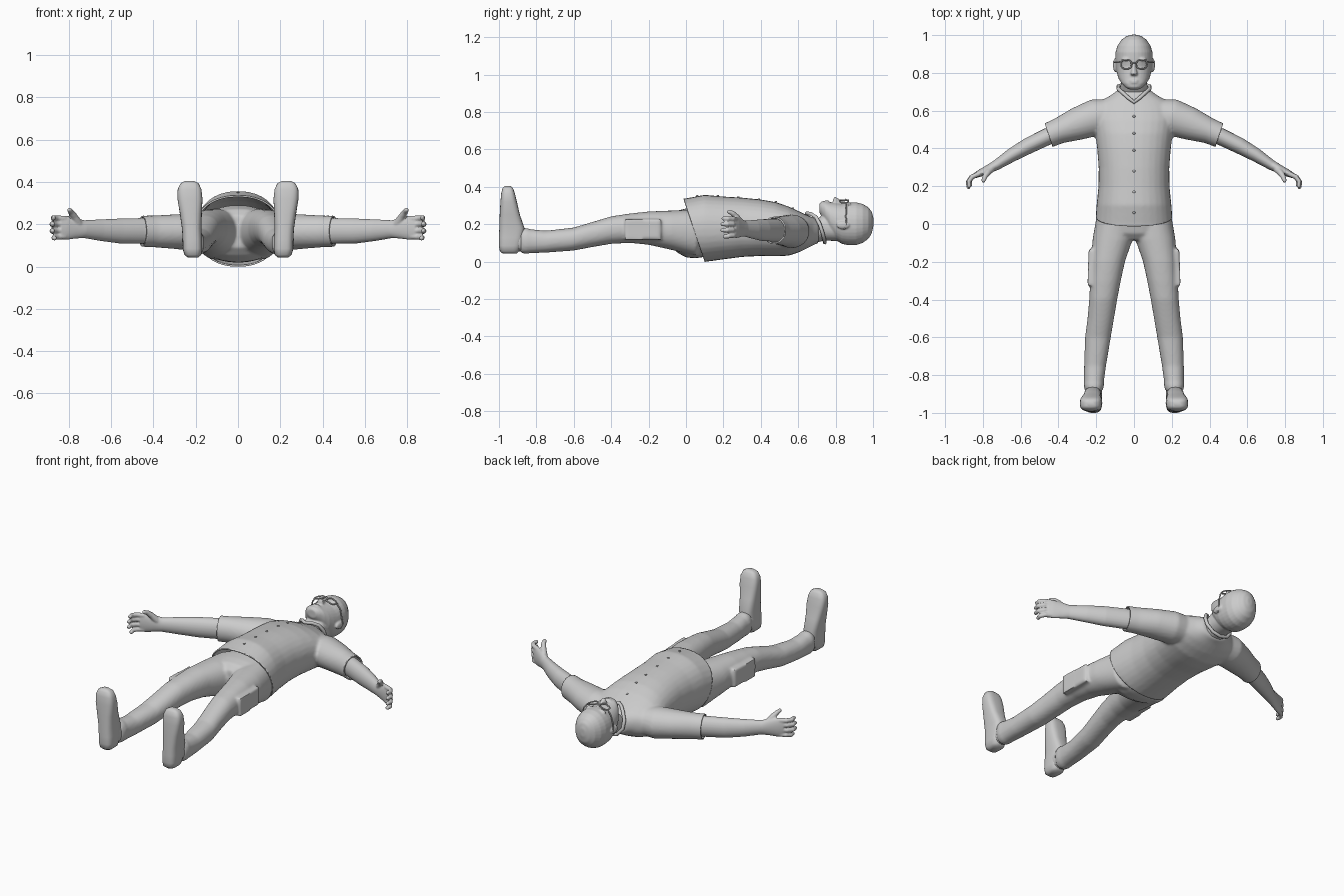
import bpy, bmesh, math
from mathutils import Vector, Matrix

def loft(bm, rings):
    """Skin a list of closed rings of points and cap both ends."""
    vs = [[bm.verts.new(p) for p in r] for r in rings]
    n = len(vs[0])
    for a, b in zip(vs, vs[1:]):
        for i in range(n):
            bm.faces.new((a[i], a[(i + 1) % n], b[(i + 1) % n], b[i]))
    bm.faces.new(vs[0])
    bm.faces.new(vs[-1])

def oval(c, u, v, n=32, e=2.0):
    pts = []
    for i in range(n):
        t = 2 * math.pi * i / n
        a, b = math.cos(t), math.sin(t)
        pts.append(c + u * math.copysign(abs(a) ** (2 / e), a) + v * math.copysign(abs(b) ** (2 / e), b))
    return pts

def along_y(bm, rows, e=2.2, s=1):
    """rows: y, centre x, half width, low z, high z"""
    loft(bm, [oval(Vector((s * x, y, (lo + hi) / 2)), Vector((w, 0, 0)),
                   Vector((0, 0, (hi - lo) / 2)), e=e) for y, x, w, lo, hi in rows])

def along_path(bm, rows, s=1, n=24):
    """rows: x, y, z, half width in plan, half height"""
    P = [Vector((s * r[0], r[1], r[2])) for r in rows]
    rings = []
    for i, r in enumerate(rows):
        t = (P[min(i + 1, len(P) - 1)] - P[max(i - 1, 0)]).normalized()
        u = t.cross(Vector((0, 0, 1))).normalized()
        rings.append(oval(P[i], u * r[3], u.cross(t) * r[4], n))
    loft(bm, rings)

def ball(bm, c, r):
    bmesh.ops.create_uvsphere(bm, u_segments=20, v_segments=12, radius=1,
                              matrix=Matrix.Translation(c) @ Matrix.Diagonal((*r, 1)))

def finish(name, bm, voxel=0, smooth=3, cuts=(), thick=0):
    bmesh.ops.recalc_face_normals(bm, faces=bm.faces)
    me = bpy.data.meshes.new(name)
    bm.to_mesh(me)
    bm.free()
    ob = bpy.data.objects.new(name, me)
    bpy.context.collection.objects.link(ob)
    if voxel:
        m = ob.modifiers.new("blend", 'REMESH')
        m.mode, m.voxel_size = 'VOXEL', voxel
        m = ob.modifiers.new("soften", 'SMOOTH')
        m.factor, m.iterations = 0.5, smooth
        bpy.context.view_layer.update()
        me = bpy.data.meshes.new_from_object(ob.evaluated_get(bpy.context.evaluated_depsgraph_get()))
        ob.modifiers.clear()
        ob.data = me
    if cuts:
        b = bmesh.new()
        b.from_mesh(me)
        for co, no in cuts:
            bmesh.ops.bisect_plane(b, geom=b.verts[:] + b.edges[:] + b.faces[:], plane_co=co,
                                   plane_no=no, clear_outer=True)
        b.to_mesh(me)
        b.free()
    if thick:
        ob.modifiers.new("cloth", 'SOLIDIFY').thickness = thick
    for o in bpy.context.selected_objects:
        o.select_set(False)
    bpy.context.view_layer.objects.active = ob
    ob.select_set(True)
    bpy.ops.object.shade_smooth_by_angle(angle=math.radians(50))
    return ob

def wire(name, pts, r, closed):
    cu = bpy.data.curves.new(name, 'CURVE')
    cu.dimensions, cu.bevel_depth, cu.bevel_resolution = '3D', r, 2
    sp = cu.splines.new('POLY')
    sp.points.add(len(pts) - 1)
    for p, q in zip(sp.points, pts):
        p.co = (*q, 1)
    sp.use_cyclic_u = closed
    cu.use_fill_caps = True
    bpy.context.collection.objects.link(bpy.data.objects.new(name, cu))

# Shirt: torso and sleeves blended, opened at hem and cuffs
bm = bmesh.new()
along_y(bm, [(-.10, 0, .205, .005, .33), (0, 0, .206, -.002, .338), (.1, 0, .198, -.002, .357),
             (.2, 0, .188, .012, .348), (.3, 0, .187, .025, .342), (.4, 0, .195, .03, .332),
             (.48, 0, .205, .028, .318), (.55, 0, .218, .032, .294), (.61, 0, .21, .052, .266),
             (.65, 0, .18, .072, .247), (.68, 0, .125, .088, .236), (.71, 0, .085, .1, .22)])
for s in (1, -1):
    along_path(bm, [(.1, .59, .162, .075, .08), (.2, .565, .162, .098, .09), (.3, .53, .165, .087, .082),
                    (.4, .492, .166, .068, .075), (.46, .467, .167, .066, .074), (.53, .44, .167, .066, .074)], s)
finish("shirt", bm, .009, 4, [((0, -.012, .335), (0, -.33, -.11))] +
       [((s * .452, .472, .17), (s * .95, -.32, 0)) for s in (1, -1)], .008)

# Collar with a V at the front
half = [(.03, .668, .255), (.06, .695, .238), (.083, .715, .2), (.083, .73, .155), (.05, .74, .115)]
wire("collar", [(0, .645, .258)] + half + [(0, .742, .102)] + [(-x, y, z) for x, y, z in half[::-1]], .01, True)

# Shirt buttons
bm = bmesh.new()
for y, z in ((.06, .352), (.17, .352), (.28, .345), (.39, .334), (.48, .32), (.57, .286)):
    ball(bm, (0, y, z), (.007, .007, .004))
finish("shirt_buttons", bm)

# Trousers: hips, legs and side pockets
bm = bmesh.new()
along_y(bm, [(.14, 0, .17, .03, .29), (.05, 0, .188, .018, .29), (0, 0, .198, .022, .284),
             (-.05, 0, .19, .05, .272), (-.085, 0, .13, .09, .24)])
for s in (1, -1):
    along_y(bm, [(.06, .1, .095, .03, .275), (-.08, .113, .106, .063, .273), (-.2, .138, .09, .09, .268),
                 (-.3, .151, .081, .1, .257), (-.4, .163, .074, .095, .242), (-.5, .176, .07, .078, .212),
                 (-.6, .191, .068, .059, .182), (-.75, .206, .058, .048, .165), (-.83, .212, .053, .045, .173),
                 (-.855, .213, .054, .042, .18), (-.885, .213, .046, .046, .178)], s=s)
    bmesh.ops.create_cube(bm, size=1, matrix=Matrix.Translation((s * .212, -.23, .172)) @
                          Matrix.Rotation(s * .03, 4, 'Z') @ Matrix.Diagonal((.062, .19, .11, 1)))
finish("trousers", bm, .009, 4)

# Ankles and shoes
bm = bmesh.new()
for s in (1, -1):
    along_y(bm, [(-.84, .212, .042, .055, .165), (-.94, .214, .043, .053, .18)], s=s)
finish("ankles", bm)
bm = bmesh.new()
for s in (1, -1):
    loft(bm, [oval(Vector((s * x, (a + b) / 2, z)), Vector((w, 0, 0)), Vector((0, (b - a) / 2, 0)), e=3)
              for z, x, w, a, b in [(.043, .213, .025, -.98, -.905), (.055, .214, .04, -.995, -.892),
                                    (.085, .215, .046, -1, -.882), (.13, .216, .046, -1, -.868),
                                    (.18, .219, .046, -.998, -.864), (.25, .223, .052, -.996, -.888),
                                    (.32, .227, .059, -.992, -.904), (.365, .229, .056, -.988, -.915),
                                    (.393, .229, .043, -.98, -.925), (.405, .229, .02, -.968, -.938)]])
finish("shoes", bm)

# Arms with hands
for s, side in ((1, "left"), (-1, "right")):
    bm = bmesh.new()
    along_path(bm, [(.34, .515, .167, .05, .06), (.46, .462, .168, .045, .061), (.56, .414, .168, .043, .059),
                    (.65, .363, .172, .036, .051), (.73, .311, .177, .027, .042), (.77, .291, .181, .023, .05),
                    (.815, .269, .183, .019, .058), (.842, .256, .183, .014, .053)], s)
    for z0, z1, k in ((.226, .232, .92), (.2, .2, 1), (.17, .166, 1), (.143, .13, .85)):
        pts = [(.82, .266), (.82 + .04 * k, .268 - .02 * k), (.82 + .06 * k, .266 - .045 * k),
               (.82 + .055 * k, .266 - .075 * k), (.82 + .051 * k, .266 - .08 * k)]
        along_path(bm, [(x, y, z0 + (z1 - z0) * i / 4, r, r) for i, ((x, y), r) in
                        enumerate(zip(pts, (.014, .0135, .0125, .011, .005)))], s, 12)
    along_path(bm, [(.752, .295, .2, .02, .02), (.775, .272, .236, .017, .017), (.79, .25, .258, .014, .014),
                    (.798, .227, .268, .011, .011), (.8, .22, .27, .005, .005)], s, 12)
    finish(side + "_arm", bm, .005, 2)

# Head: skull, jaw, neck, nose, lips and ears
bm = bmesh.new()
along_y(bm, [(1.002, 0, .015, .19, .235), (.993, 0, .042, .15, .267), (.975, 0, .067, .122, .29),
             (.945, 0, .087, .1, .308), (.91, 0, .098, .088, .317), (.87, 0, .099, .088, .317),
             (.835, 0, .097, .094, .31), (.80, 0, .091, .115, .314), (.77, 0, .082, .15, .318),
             (.745, 0, .066, .2, .324), (.725, 0, .046, .24, .322), (.713, 0, .028, .262, .31)], 2.15)
along_y(bm, [(.64, 0, .085, .09, .21), (.69, 0, .076, .1, .22), (.74, 0, .07, .112, .255),
             (.83, 0, .07, .11, .24)])
along_y(bm, [(.865, 0, .009, .28, .317), (.83, 0, .011, .28, .326), (.805, 0, .017, .28, .343),
             (.795, 0, .02, .28, .347), (.786, 0, .015, .28, .332)])
ball(bm, (0, .759, .318), (.026, .005, .01))
ball(bm, (0, .749, .319), (.022, .005, .01))
for s in (1, -1):
    ball(bm, (s * .04, .872, .302), (.028, .008, .015))
    ball(bm, (s * .1, .84, .195), (.011, .036, .021))
finish("head", bm, .005, 3)

# Glasses: rims, bridge and temples
for s in (1, -1):
    wire("glasses_rim", [(p.x, p.y, .328 - .35 * max(0, abs(p.x) - .03)) for p in
                         oval(Vector((s * .041, .845, 0)), Vector((.028, 0, 0)), Vector((0, .023, 0)), 24, 2.8)],
         .004, True)
    wire("glasses_temple", [(s * .069, .855, .314), (s * .093, .857, .285), (s * .104, .855, .24),
                            (s * .107, .858, .2), (s * .103, .845, .172)], .004, False)
wire("glasses_bridge", [(-.014, .85, .328), (0, .854, .333), (.014, .85, .328)], .004, False)
